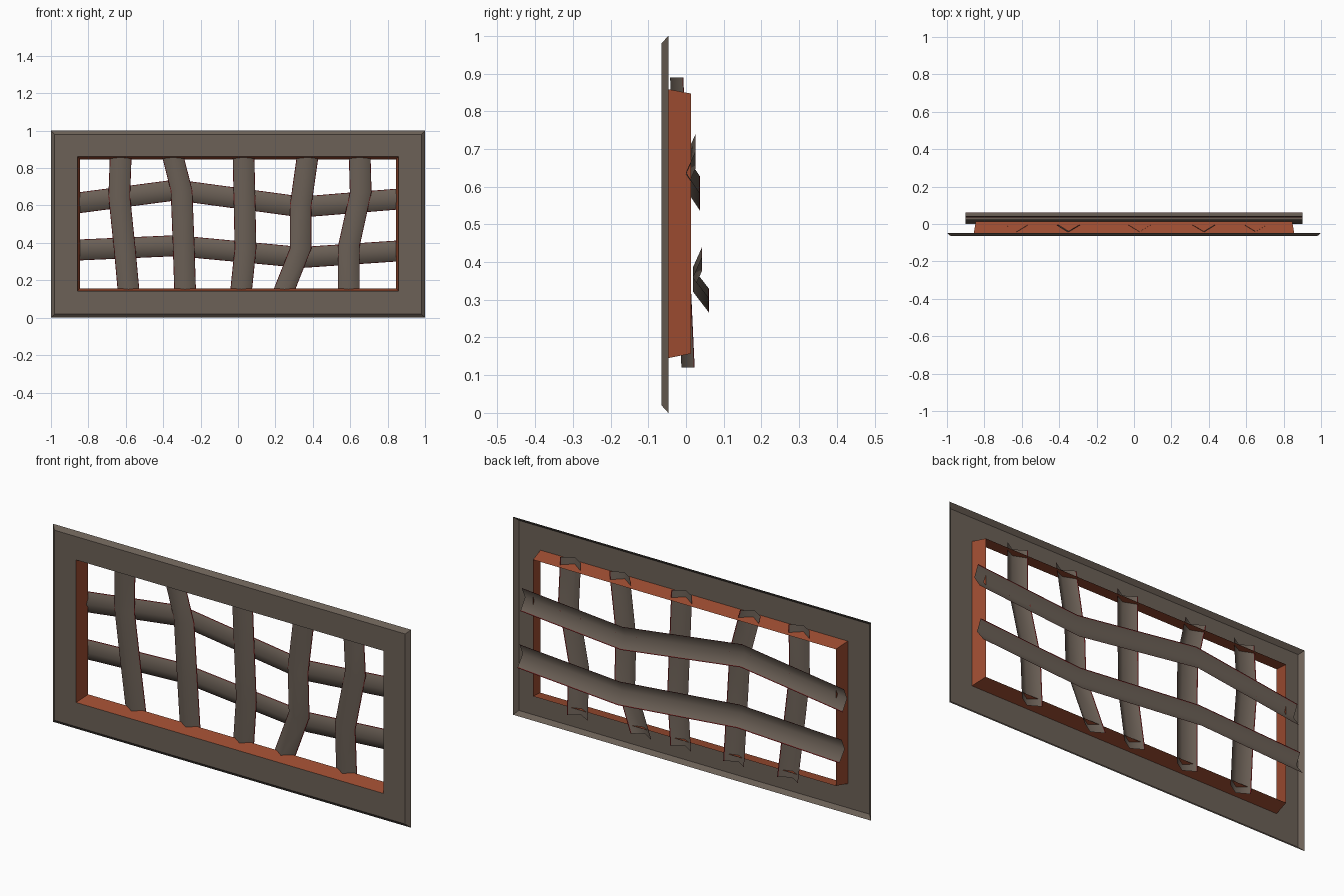
import bpy

if "Cube" in bpy.data.objects:
    bpy.data.objects.remove(bpy.data.objects["Cube"])


def material(name, rgb):
    m = bpy.data.materials.new(name)
    m.diffuse_color = (*rgb, 1)
    m.use_nodes = True
    m.node_tree.nodes["Principled BSDF"].inputs["Base Color"].default_value = m.diffuse_color
    return m


GREY = material("weathered grey", (0.150, 0.119, 0.095))
RUST = material("rust orange", (0.352, 0.076, 0.032))
RED = material("dark red edge", (0.13, 0.012, 0.012))


def add_object(name, verts, faces, mats):
    mesh = bpy.data.meshes.new(name)
    mesh.from_pydata(verts, [], faces)
    for m in mats:
        mesh.materials.append(m)
    ob = bpy.data.objects.new(name, mesh)
    bpy.context.collection.objects.link(ob)
    return ob


def rect_rings(name, rings, mat):
    """Join rectangular rings, each (half width, bottom z, top z, y)."""
    verts, faces = [], []
    for w, lo, hi, y in rings:
        verts += [(-w, y, lo), (w, y, lo), (w, y, hi), (-w, y, hi)]
    for r in range(len(rings) - 1):
        for i in range(4):
            a, b = r * 4 + i, r * 4 + (i + 1) % 4
            faces.append((a, b, b + 4, a + 4))
    return add_object(name, verts, faces, [mat])


def bar(name, path, half, vertical, back_a, back_b):
    """Open V-section bar along (x, y, z) ridge points, with thin red edges."""
    lip = 0.93
    section = [(-1, back_a), (-lip, back_a * lip), (0, 0), (lip, back_b * lip), (1, back_b)]
    verts, faces = [], []
    for x, y, z in path:
        for s, d in section:
            verts.append((x + s * half, y + d, z) if vertical else (x, y + d, z + s * half))
    n = len(section)
    for r in range(len(path) - 1):
        for i in range(n - 1):
            a = r * n + i
            f = (a, a + 1, a + n + 1, a + n)
            faces.append(f if vertical else f[::-1])
    ob = add_object(name, verts, faces, [GREY, RED])
    for i, p in enumerate(ob.data.polygons):
        p.use_smooth = True
        p.material_index = 1 if i % (n - 1) in (0, n - 2) else 0
    return ob


# Front plate with bevelled outer rim (open at the back)
rect_rings("window_frame", [(1.0, 0, 1, -0.047), (0.98, 0.02, 0.98, -0.065),
                            (0.859, 0.142, 0.862, -0.065)], GREY)

# Tapered lining of the opening
rect_rings("opening_lining", [(0.859, 0.142, 0.862, -0.065),
                              (0.846, 0.157, 0.847, 0.013)], RUST)

# Vertical bars: ridge (x, z) points from bottom to top
uprights = [
    [(-0.583, 0.12), (-0.605, 0.36), (-0.635, 0.65), (-0.626, 0.89)],
    [(-0.282, 0.12), (-0.291, 0.40), (-0.302, 0.68), (-0.355, 0.89)],
    [(0.014, 0.12), (0.04, 0.37), (0.035, 0.62), (0.029, 0.89)],
    [(0.236, 0.12), (0.335, 0.37), (0.335, 0.60), (0.376, 0.89)],
    [(0.592, 0.12), (0.592, 0.38), (0.656, 0.67), (0.65, 0.89)],
]
depths = [-0.012, -0.025, -0.034, -0.042]
for i, pts in enumerate(uprights):
    path = [(x, y, z) for (x, z), y in zip(pts, depths)]
    bar(f"vertical_bar_{i + 1}", path, 0.058, True, 0.035, 0.035)

# Horizontal bars passing behind the vertical ones
xs = [-0.9, -0.33, 0.34, 0.9]
for name, y, zs, back in [("upper_cross_bar", 0.0, [0.608, 0.683, 0.592, 0.638], 0.037),
                          ("lower_cross_bar", 0.018, [0.36, 0.385, 0.322, 0.36], 0.043)]:
    bar(name, [(x, y, z) for x, z in zip(xs, zs)], 0.056, False, back, 0.025)
